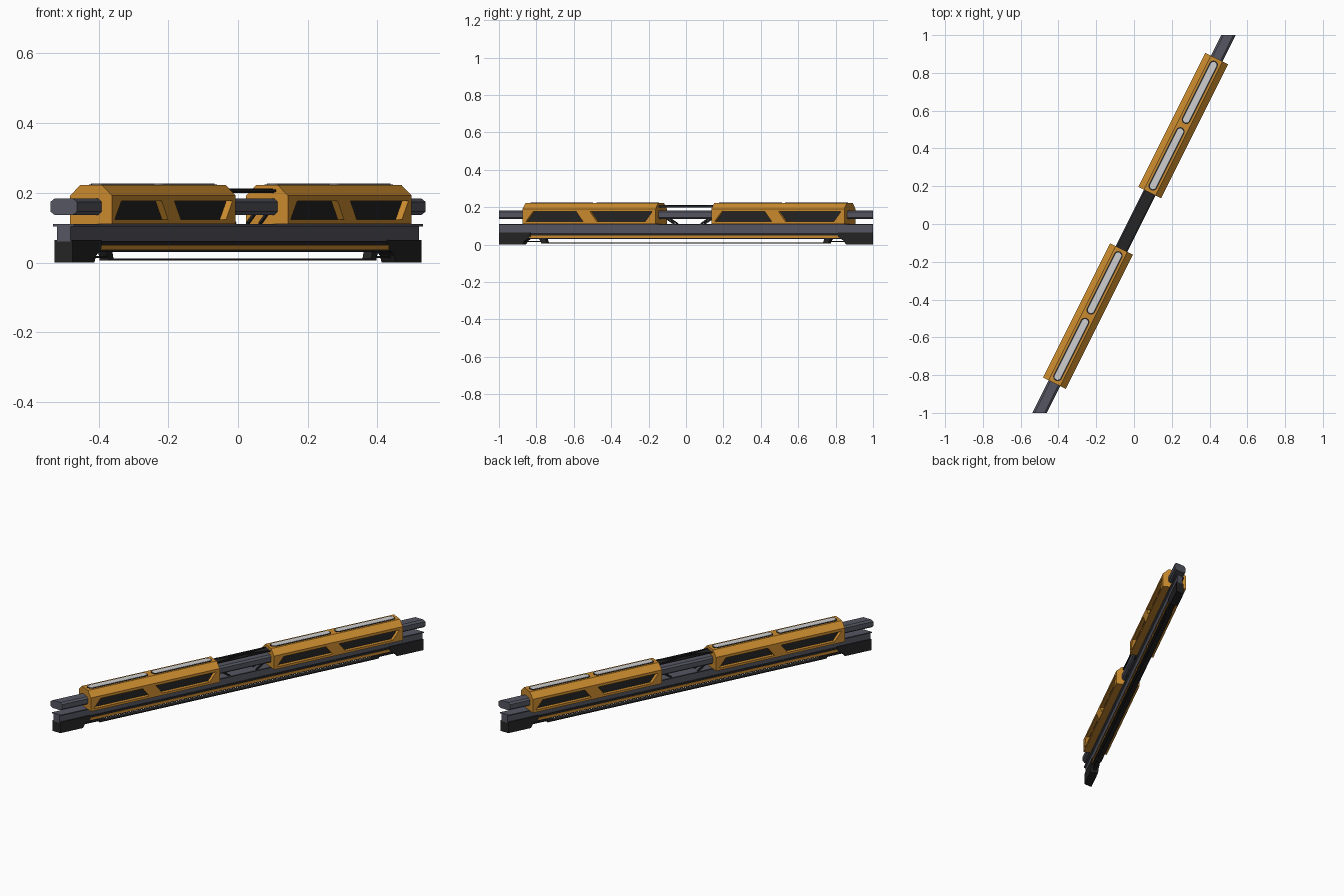
import bpy, bmesh, math
from mathutils import Vector

if "Cube" in bpy.data.objects:
    bpy.data.objects.remove(bpy.data.objects["Cube"])

# Local frame: u runs along the diagonal beam, v across it, z up
S, C = 0.4472, 0.8944
END = 1.118


def P(u, v, z):
    if abs(u) >= END:                      # beam ends are mitred flat at y = +-1
        u = math.copysign(END, u) + 0.5 * v
    return Vector((S * u + C * v, C * u - S * v, z))


def material(name, col):
    m = bpy.data.materials.new(name)
    m.diffuse_color = (*col, 1)
    m.use_nodes = True
    m.node_tree.nodes["Principled BSDF"].inputs["Base Color"].default_value = m.diffuse_color
    return m


ORANGE = material("orange_paint", (0.60, 0.26, 0.028))
STEEL = material("blue_grey_steel", (0.09, 0.094, 0.12))
BLACK = material("dark_grey", (0.018, 0.018, 0.018))
LIGHT = material("light_panel", (0.62, 0.62, 0.62))


def loft(name, a, b, mat):
    """Solid between two matching polygons given in (u, v, z)."""
    bm = bmesh.new()
    ra = [bm.verts.new(P(*p)) for p in a]
    rb = [bm.verts.new(P(*p)) for p in b]
    n = len(a)
    bm.faces.new(ra)
    bm.faces.new(rb[::-1])
    for i in range(n):
        j = (i + 1) % n
        bm.faces.new((ra[j], ra[i], rb[i], rb[j]))
    bmesh.ops.recalc_face_normals(bm, faces=bm.faces)
    me = bpy.data.meshes.new(name)
    bm.to_mesh(me)
    bm.free()
    ob = bpy.data.objects.new(name, me)
    me.materials.append(mat)
    bpy.context.collection.objects.link(ob)
    return ob


def beam(name, prof, u0, u1, mat):
    return loft(name, [(u0, v, z) for v, z in prof], [(u1, v, z) for v, z in prof], mat)


def side(name, prof, v0, v1, mat):
    return loft(name, [(u, v0, z) for u, z in prof], [(u, v1, z) for u, z in prof], mat)


def slab(name, prof, z0, z1, mat):
    return loft(name, [(u, v, z0) for u, v in prof], [(u, v, z1) for u, v in prof], mat)


def box(name, u0, u1, hv, z0, z1, mat):
    return beam(name, [(-hv, z0), (hv, z0), (hv, z1), (-hv, z1)], u0, u1, mat)


def capsule(u0, u1, r, n=8):
    pts = []
    for c, a0 in ((u1 - r, -90), (u0 + r, 90)):
        for i in range(n + 1):
            a = math.radians(a0 + 180 * i / n)
            pts.append((c + r * math.cos(a), r * math.sin(a)))
    return pts


def rod(name, p, q, t, mat):
    """Thin square rod lying in the u-v plane or the u-z plane."""
    d = Vector(q) - Vector(p)
    w = d.cross(Vector((0, 0, 1))).normalized()
    h = d.cross(w).normalized()
    ring = lambda o: [tuple(Vector(o) + (w * a + h * b) * t) for a, b in ((1, 1), (-1, 1), (-1, -1), (1, -1))]
    return loft(name, ring(p), ring(q), mat)


# Upper and lower rails
beam("upper_rail", [(-.024, .137), (.024, .137), (.034, .146), (.034, .174),
                    (.024, .183), (-.024, .183), (-.034, .174), (-.034, .146)], -END, END, STEEL)
beam("lower_beam", [(-.017, .06), (.017, .06), (.017, .104), (.027, .104),
                    (.027, .11), (-.027, .11), (-.027, .104), (-.017, .104)], -END, END, STEEL)

# Two orange housings with recessed windows and top lights
SHELL = [(-.067, .11), (.067, .11), (.067, .192), (.034, .223), (-.034, .223), (-.067, .192)]
WINDOWS = [[(-.378, .124), (-.037, .124), (-.077, .176), (-.336, .176)],
           [(.045, .124), (.335, .124), (.376, .176), (.005, .176)]]
for label, mid in (("rear", 0.5825), ("front", -0.5455)):
    shell = beam(label + "_housing", SHELL, mid - .397, mid + .397, ORANGE)
    for s in (1, -1):
        for k, w in enumerate(WINDOWS):
            outline = [(mid + s * u, z) for u, z in w]
            cut = side(f"{label}_window_cutter", outline, s * .045, s * .09, ORANGE)
            cut.hide_render = True
            cut.hide_viewport = True
            cut.display_type = 'WIRE'
            mod = shell.modifiers.new("window", 'BOOLEAN')
            mod.operation = 'DIFFERENCE'
            mod.solver = 'EXACT'
            mod.object = cut
            side(f"{label}_window_panel", outline, s * .044, s * .047, BLACK)
    for a, b in ((-.382, -.012), (.012, .382)):
        slab(label + "_light_frame", capsule(mid + a, mid + b, .024), .221, .2245, BLACK)
        slab(label + "_light", capsule(mid + a + .007, mid + b - .007, .017), .222, .226, LIGHT)

# Dark bridge in the gap between the housings
box("bridge_plate", -.15, .19, .023, .200, .206, BLACK)
for s in (1, -1):
    rod("bridge_rail", (-.15, s * .026, .206), (.19, s * .026, .206), .003, BLACK)
    rod("bridge_cross_brace", (-.13, s * .024, .209), (.17, -s * .024, .209), .003, BLACK)
    rod("bridge_strut_rear", (.10, s * .02, .111), (.15, s * .02, .142), .004, BLACK)
    rod("bridge_strut_front", (-.06, s * .02, .111), (-.11, s * .02, .142), .004, BLACK)

# End feet and undercarriage
for s, label in ((1, "rear"), (-1, "front")):
    foot = [(END, 0), (.968, 0), (.955, .02), (.92, .042), (.92, .065), (END, .065)]
    side(label + "_foot", [(s * u, z) for u, z in foot], -.023, .023, BLACK)
    arm = [(.825, .006), (.855, .006), (.875, .036), (.835, .036)]
    side(label + "_skid_bracket", [(s * u, z) for u, z in arm], -.014, .014, BLACK)
    u0, u1 = sorted((s * .85, s * .97))
    box(label + "_skid_link", u0, u1, .010, .013, .019, BLACK)
box("under_plate", -.95, .95, .020, .05, .062, BLACK)
box("orange_stripe", -.95, .95, .022, .036, .05, ORANGE)
box("under_cover", -.94, .94, .018, .030, .036, BLACK)
box("bottom_skid", -.86, .86, .014, .006, .012, BLACK)
